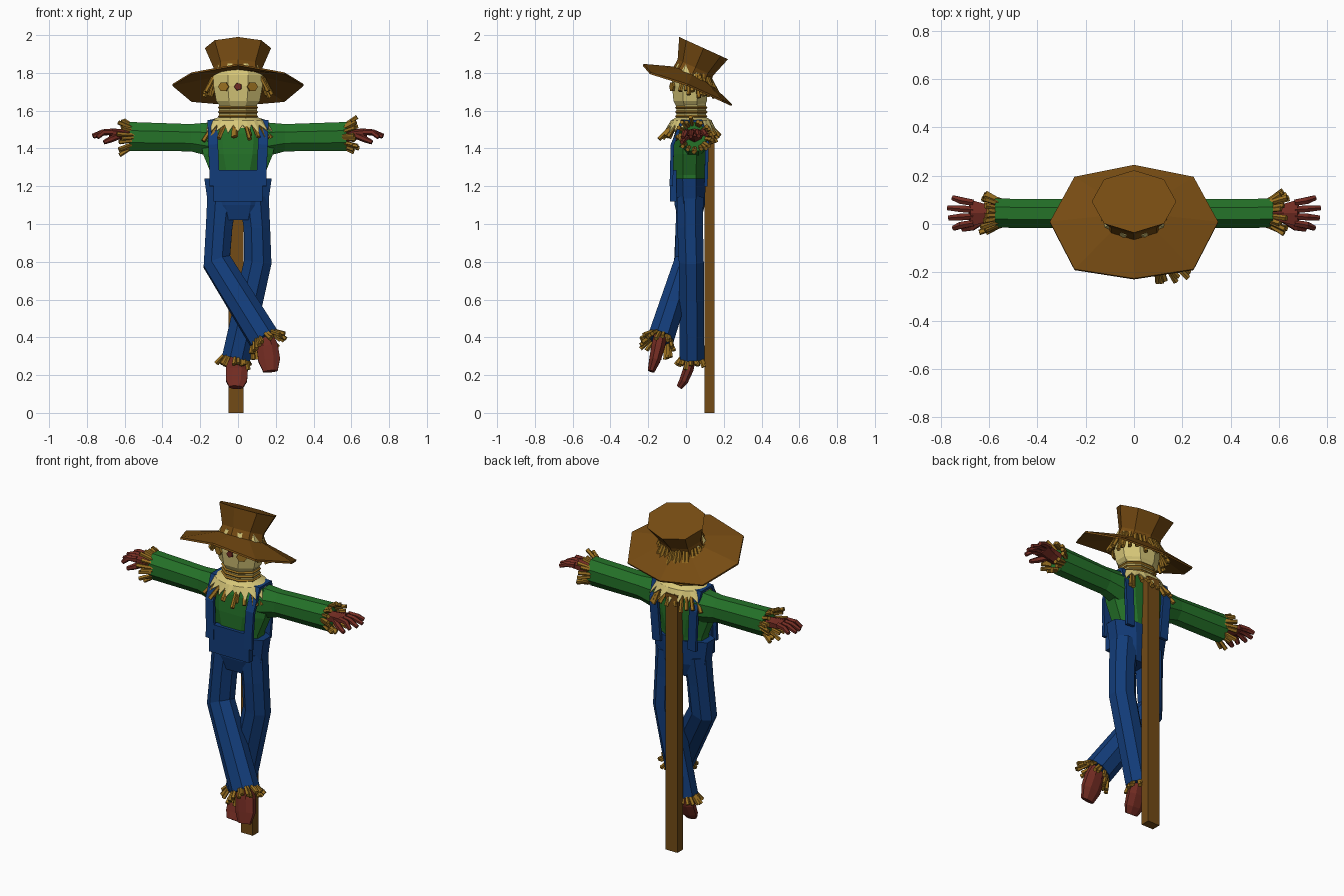
import bpy, bmesh, math, random
from mathutils import Vector, Matrix

if "Cube" in bpy.data.objects:
    bpy.data.objects.remove(bpy.data.objects["Cube"])

random.seed(4)
V = Vector


def material(name, rgb):
    m = bpy.data.materials.new(name)
    m.diffuse_color = (*rgb, 1)
    m.use_nodes = True
    m.node_tree.nodes["Principled BSDF"].inputs["Base Color"].default_value = m.diffuse_color
    return m


GREEN = material("green shirt", (0.018, 0.17, 0.022))
BLUE = material("blue denim", (0.006, 0.045, 0.19))
BROWN = material("brown felt", (0.18, 0.07, 0.006))
WOOD = material("brown wood", (0.17, 0.07, 0.008))
RED = material("red cloth", (0.17, 0.025, 0.016))
CREAM = material("cream sack", (0.68, 0.57, 0.19))
STRAW = material("straw", (0.32, 0.16, 0.015))


def finish(name, bm, mat):
    bmesh.ops.recalc_face_normals(bm, faces=bm.faces)
    me = bpy.data.meshes.new(name)
    bm.to_mesh(me)
    bm.free()
    me.materials.append(mat)
    ob = bpy.data.objects.new(name, me)
    bpy.context.collection.objects.link(ob)
    return ob


def tube(bm, rings, n=8, ref=(1, 0, 0), axis=None, half=True):
    """Skin elliptical n-sided rings (centre, rx, ry); ref is the rx direction."""
    pts = [V(r[0]) for r in rings]
    k = 1 / math.cos(math.pi / n) if half else 1
    loops = []
    for i, (_, rx, ry) in enumerate(rings):
        t = V(axis) if axis else (pts[min(i + 1, len(pts) - 1)] - pts[max(i - 1, 0)]).normalized()
        a = (V(ref) - t * t.dot(V(ref))).normalized()
        b = t.cross(a)
        loop = []
        for j in range(n):
            w = 2 * math.pi * (j + (0.5 if half else 0)) / n
            loop.append(bm.verts.new(pts[i] + (a * rx * math.cos(w) + b * ry * math.sin(w)) * k))
        loops.append(loop)
    for p, q in zip(loops, loops[1:]):
        for j in range(n):
            bm.faces.new((p[j], p[(j + 1) % n], q[(j + 1) % n], q[j]))
    bm.faces.new(loops[0])
    bm.faces.new(loops[-1])


def loft(name, mat, rings, **kw):
    bm = bmesh.new()
    tube(bm, rings, **kw)
    return finish(name, bm, mat)


def box(name, mat, lo, hi):
    bm = bmesh.new()
    lo, hi = V(lo), V(hi)
    bmesh.ops.create_cube(bm, size=1, matrix=Matrix.Translation((lo + hi) / 2) @ Matrix.Diagonal((*(hi - lo), 1)))
    return finish(name, bm, mat)


def straw_tuft(name, centre, direction, rx, ry, count, length, flare, start=0.0, sweep=2 * math.pi, ref=(1, 0, 0)):
    """Ring of straw sticks leaving an opening along a direction and flaring outwards."""
    bm = bmesh.new()
    d = V(direction).normalized()
    a = (V(ref) - d * d.dot(V(ref))).normalized()
    b = d.cross(a)
    for i in range(count):
        w = start + sweep * (i + random.uniform(0.1, 0.9)) / count
        out = a * math.cos(w) + b * math.sin(w)
        p = V(centre) + a * rx * math.cos(w) + b * ry * math.sin(w)
        go = (d + out * flare * random.uniform(0.5, 1.3)).normalized()
        tip = p + go * length * random.uniform(0.7, 1.15)
        side = go.cross(out)
        tube(bm, [(p - go * 0.02, 0.008, 0.008), (tip, 0.01, 0.01)], n=5,
             ref=side if side.length > 0.05 else d.cross(a))
    return finish(name, bm, STRAW)


# Post
box("post", WOOD, (-0.05, 0.098, 0), (0.028, 0.152, 1.52))

# Shirt body and sleeves
loft("shirt_body", GREEN, [((0, .018, 1.18), .135, .075), ((0, .018, 1.26), .14, .083), ((0, .02, 1.37), .185, .087),
                           ((0, .025, 1.48), .205, .085), ((0, .03, 1.55), .15, .07)], axis=(0, 0, 1))
for s, side in ((-1, "right"), (1, "left")):
    loft(side + "_sleeve", GREEN, [((s * .12, .035, 1.445), .075, .095), ((s * .25, .042, 1.457), .06, .072),
                                   ((s * .575, .045, 1.463), .06, .077)], ref=(0, 1, 0), axis=(s, 0, 0))
    straw_tuft(side + "_wrist_straw", (s * .56, .045, 1.463), (s, 0, 0), .055, .058, 20, .075, .55, ref=(0, 1, 0))
    # Glove: palm, four fingers and a thumb
    bm = bmesh.new()
    tube(bm, [((s * .56, .045, 1.465), .035, .03), ((s * .625, .045, 1.475), .04, .025),
              ((s * .68, .045, 1.485), .055, .018)], n=6, ref=(0, 1, 0))
    for f, reach in enumerate((.745, .765, .77, .75)):
        y = .004 + f * .028
        tube(bm, [((s * .665, y, 1.488), .013, .015), ((s * .715, y + (f - 1.5) * .006, 1.485), .014, .014),
                  ((s * reach, y + (f - 1.5) * .014, 1.458 + .004 * f), .01, .01)], n=6, ref=(0, 1, 0))
    tube(bm, [((s * .62, .02, 1.47), .015, .015), ((s * .67, -.012, 1.45), .015, .015),
              ((s * .71, -.022, 1.432), .01, .01)], n=6, ref=(0, 1, 0))
    finish(side + "_glove", bm, RED)
    # Overall strap running over the shoulder
    loft(side + "_strap", BLUE, [((s * x, y, z), .026, .009) for x, y, z in (
        (.125, -.078, 1.2), (.125, -.076, 1.28), (.132, -.072, 1.42), (.135, -.02, 1.545), (.135, .08, 1.545),
        (.13, .112, 1.44), (.115, .105, 1.2))], n=4)

# Overalls: hips and bib
loft("overall_hips", BLUE, [((0, .018, 1.24), .178, .086), ((0, .02, 1.1), .158, .08),
                            ((0, .02, 1.02), .12, .06)], axis=(0, 0, 1))
box("bib", BLUE, (-.13, -.084, 1.12), (.13, -.05, 1.285))

# Trouser legs, feet and ankle straw
loft("straight_leg", BLUE, [((.085, .022, 1.14), .078, .07), ((.1, .022, .98), .07, .068), ((.105, .028, .8), .073, .066),
                            ((-.01, .032, .29), .075, .065)])
loft("crossed_leg", BLUE, [((-.085, .02, 1.14), .078, .07), ((-.1, .01, .98), .07, .065), ((-.112, .0, .8), .075, .062),
                           ((.14, -.135, .39), .08, .07)])
straw_tuft("straight_ankle_straw", (-.012, .032, .3), (-.15, 0, -1), .06, .052, 20, .06, .6)
straw_tuft("crossed_ankle_straw", (.135, -.135, .4), (.5, -.3, -.8), .066, .056, 22, .075, .7)
loft("straight_foot", RED, [((-.005, .03, .33), .04, .03), ((-.006, .012, .23), .058, .028),
                            ((-.008, -.012, .17), .056, .024), ((-.01, -.035, .135), .036, .016)], n=8)
loft("crossed_foot", RED, [((.135, -.13, .43), .04, .035), ((.155, -.148, .35), .056, .036),
                           ((.165, -.165, .28), .058, .03), ((.172, -.185, .22), .038, .018)], n=8)

# Neck with rope, and head
loft("neck", CREAM, [((0, .028, 1.5), .1, .08), ((0, .028, 1.64), .1, .078)])
for i, z in enumerate((1.57, 1.593, 1.616)):
    loft(f"neck_rope_{i + 1}", STRAW, [((0, .028, z - .011), .096, .076), ((0, .028, z), .107, .086),
                                       ((0, .028, z + .011), .096, .076)], axis=(0, 0, 1))
loft("head", CREAM, [((0, .025, 1.61), .085, .07), ((0, .022, 1.65), .115, .088), ((0, .02, 1.73), .13, .094),
                     ((0, .02, 1.79), .13, .092), ((0, .03, 1.85), .1, .075)], axis=(0, 0, 1))

# Face: eye patches on the angled cheeks and a small nose
for s, side in ((-1, "right"), (1, "left")):
    loft(side + "_eye", STRAW, [((s * .074, -.068, 1.727), .03, .026), ((s * .078, -.078, 1.727), .03, .026)],
         n=6, ref=(1, 0, 0), half=False)
loft("nose", RED, [((0, -.07, 1.727), .018, .018), ((0, -.081, 1.727), .016, .016)], n=5)

# Ragged collar with straw poking out below
bm = bmesh.new()
teeth, rows = 22, []
for r in range(3):
    row = []
    for j in range(teeth * 2):
        w = math.pi * j / teeth
        rx, ry, z = ((.095, .075, 1.568), (.155, .108, 1.548), (.17, .115, 1.525))[r]
        if r == 2 and j % 2:
            rx, ry, z = rx + random.uniform(.02, .045), ry + random.uniform(.015, .03), random.uniform(1.465, 1.495)
        row.append(bm.verts.new((rx * math.cos(w), .028 + ry * math.sin(w), z)))
    rows.append(row)
for p, q in zip(rows, rows[1:]):
    for j in range(teeth * 2):
        bm.faces.new((p[j], p[j - 1], q[j - 1], q[j]))
collar = finish("ragged_collar", bm, CREAM)
collar.modifiers.new("thickness", "SOLIDIFY").thickness = 0.006
straw_tuft("collar_straw", (0, .028, 1.525), (0, 0, -1), .145, .1, 30, .095, .8)

# Straw hair at the sides and back, under the hat
straw_tuft("hair", (0, .025, 1.775), (0, 0, -1), .135, .1, 26, .1, .45, start=math.pi * .86, sweep=math.pi * 1.28)

# Hat, tilted backwards: eight-sided brim and flared crown
tilt = Matrix.Translation((0, .008, 1.737)) @ Matrix.Rotation(math.radians(-24.5), 4, "X")
brim = loft("hat_brim", BROWN, [((0, 0, .045), .12, .095), ((0, 0, -.006), .348, .258), ((0, 0, .004), .348, .258),
                                ((0, 0, .06), .13, .1)], axis=(0, 0, 1), half=False)
for v in brim.data.vertices:
    if abs(v.co.x) > .2 and abs(v.co.y) > .1:
        v.co.y *= 1.12
        v.co.z -= .025 if v.co.y < 0 else 0
crown = loft("hat_crown", BROWN, [((0, 0, .05), .135, .107), ((0, 0, .1), .13, .103), ((0, -.003, .212), .175, .142)],
             axis=(0, 0, 1), half=False)
for part in (brim, crown):
    part.matrix_world = tilt
